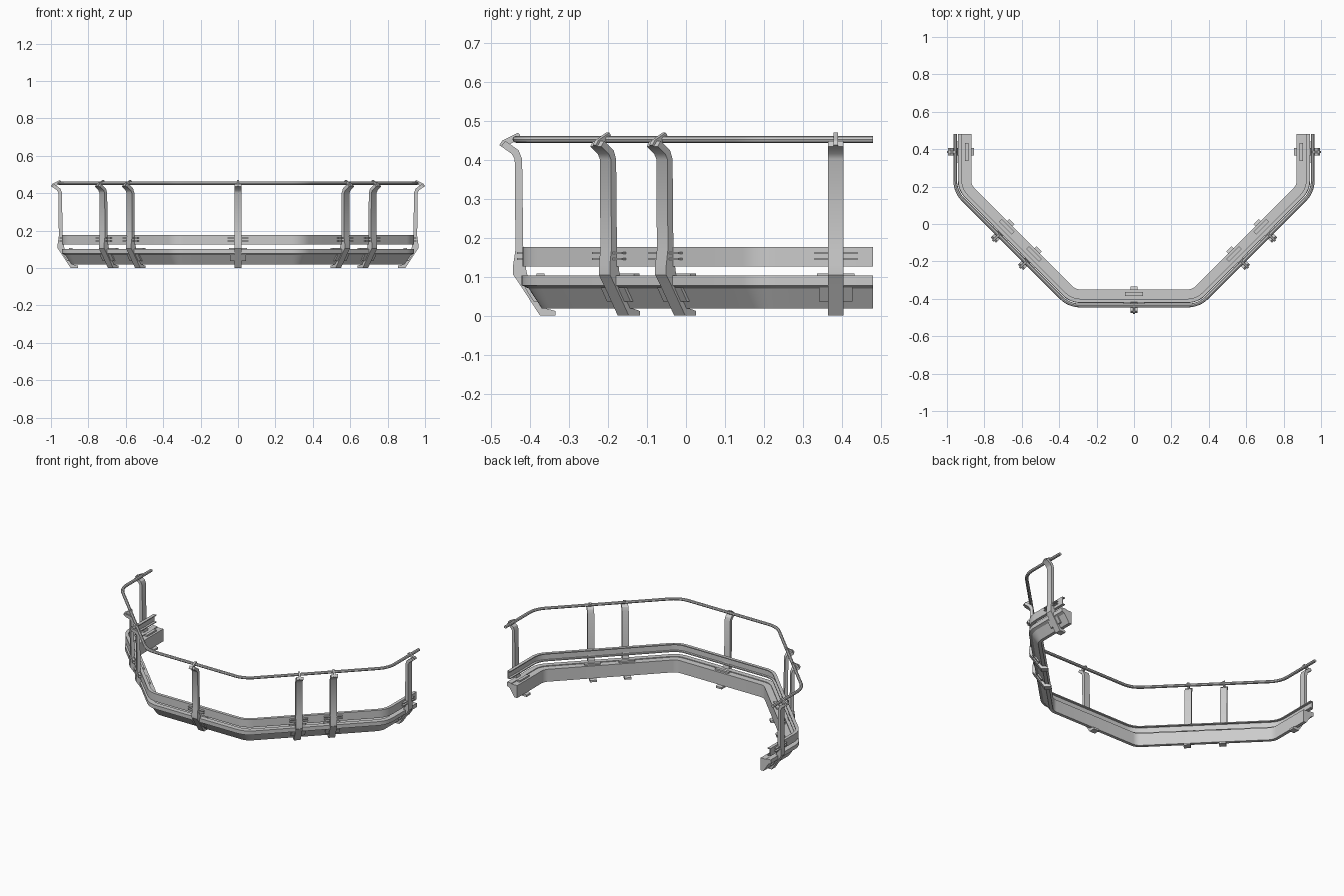
import bpy, bmesh, math
from mathutils import Vector

if "Cube" in bpy.data.objects:
    bpy.data.objects.remove(bpy.data.objects["Cube"])

HALF_F, FRONT, SIDE, KNEE, END = 0.345, -0.43, 0.95, 0.175, 0.48
RAD = 0.14


def finish(bm, name):
    bmesh.ops.recalc_face_normals(bm, faces=bm.faces)
    me = bpy.data.meshes.new(name)
    bm.to_mesh(me)
    bm.free()
    ob = bpy.data.objects.new(name, me)
    bpy.context.collection.objects.link(ob)
    return ob


def smooth(ob):
    bpy.ops.object.select_all(action='DESELECT')
    ob.select_set(True)
    bpy.context.view_layer.objects.active = ob
    bpy.ops.object.shade_smooth_by_angle(angle=math.radians(30))


def direction(deg):
    a = math.radians(deg)
    return Vector((math.cos(a), math.sin(a), 0))


def make_path():
    """Plan line of the railing: (point, outward normal) pairs with rounded corners."""
    pts = [(Vector((-SIDE, END, 0)), direction(180))]
    corners = [((-SIDE, KNEE), 180), ((-HALF_F, FRONT), 225),
               ((HALF_F, FRONT), 270), ((SIDE, KNEE), 315)]
    for (x, y), a in corners:
        c = Vector((x, y, 0)) - direction(a + 22.5) * RAD / math.cos(math.radians(22.5))
        for i in range(7):
            n = direction(a + 45 * i / 6)
            pts.append((c + n * RAD, n))
    pts.append((Vector((SIDE, END, 0)), direction(0)))
    return pts


PATH = make_path()


def sweep(name, profile):
    """Carry a closed (outward offset, height) profile along the path."""
    bm = bmesh.new()
    rings = [[bm.verts.new(p + n * d + Vector((0, 0, z))) for d, z in profile]
             for p, n in PATH]
    k = len(profile)
    for a, b in zip(rings, rings[1:]):
        for i in range(k):
            j = (i + 1) % k
            bm.faces.new((a[i], a[j], b[j], b[i]))
    bm.faces.new(rings[0])
    bm.faces.new(rings[-1])
    smooth(finish(bm, name))


def plate(name, p, n, profile, w):
    """Extrude a side profile to both sides of a post station."""
    t = Vector((-n.y, n.x, 0))
    bm = bmesh.new()
    l, r = ([bm.verts.new(p + n * d + t * s + Vector((0, 0, z))) for d, z in profile]
            for s in (-w, w))
    k = len(profile)
    for i in range(k):
        j = (i + 1) % k
        bm.faces.new((l[i], l[j], r[j], r[i]))
    bm.faces.new(l)
    bm.faces.new(r)
    return finish(bm, name)


def rect(d0, d1, z0, z1):
    return [(d0, z0), (d1, z0), (d1, z1), (d0, z1)]


# Continuous members
sweep("top_rail", [(0.006 + 0.010 * math.cos(i * math.pi / 4),
                    0.453 + 0.009 * math.sin(i * math.pi / 4)) for i in range(8)])
sweep("middle_channel", [(-0.03, 0.126), (-0.01, 0.126), (-0.01, 0.176), (-0.03, 0.176),
                         (-0.03, 0.170), (-0.016, 0.170), (-0.016, 0.132), (-0.03, 0.132)])
sweep("lower_beam", [(-0.008, 0.103), (-0.008, 0.078), (-0.026, 0.070), (-0.060, 0.018),
                     (-0.08, 0.018), (-0.08, 0.098), (-0.040, 0.098), (-0.040, 0.103)])

# Post with outward-bent head and inward-swept foot
POST = [(0.045, 0.435), (0.018, 0.416), (0.010, 0.402), (0.008, 0.17), (0.014, 0.13),
        (0.014, 0.105), (0.000, 0.085), (-0.055, 0.0), (-0.095, 0.0), (-0.095, 0.012),
        (-0.072, 0.018), (-0.03, 0.075), (-0.020, 0.115), (-0.012, 0.17),
        (-0.009, 0.402), (0.0, 0.425), (0.034, 0.449)]
CLIP = [(0.050, 0.438), (0.040, 0.432), (0.004, 0.450), (-0.004, 0.464),
        (0.002, 0.470), (0.042, 0.450)]

# Post stations: front centre, two on each diagonal, one at each end
stations = [(Vector((0, FRONT, 0)), direction(270))]
for s in (-1, 1):
    diag = direction(225 if s < 0 else 315)
    stations += [(Vector((s * 0.575, -0.20, 0)), diag),
                 (Vector((s * 0.72, -0.055, 0)), diag),
                 (Vector((s * SIDE, 0.385, 0)), direction(180 if s < 0 else 0))]

for p, n in stations:
    smooth(plate("post", p, n, POST, 0.020))
    plate("rail_clip", p, n, CLIP, 0.006)
    # Twin straps holding the middle channel
    for z in (0.143, 0.158):
        plate("channel_strap", p, n, rect(-0.014, 0.004, z, z + 0.005), 0.055)
    # Low clamp on top of the beam
    plate("beam_clamp", p, n, rect(-0.066, -0.046, 0.094, 0.108), 0.048)
    # Mounting plate on the sloped outer face of the beam
    plate("slope_plate", p, n, [(-0.016, 0.072), (-0.038, 0.037), (-0.050, 0.037),
                                (-0.030, 0.072)], 0.043)
